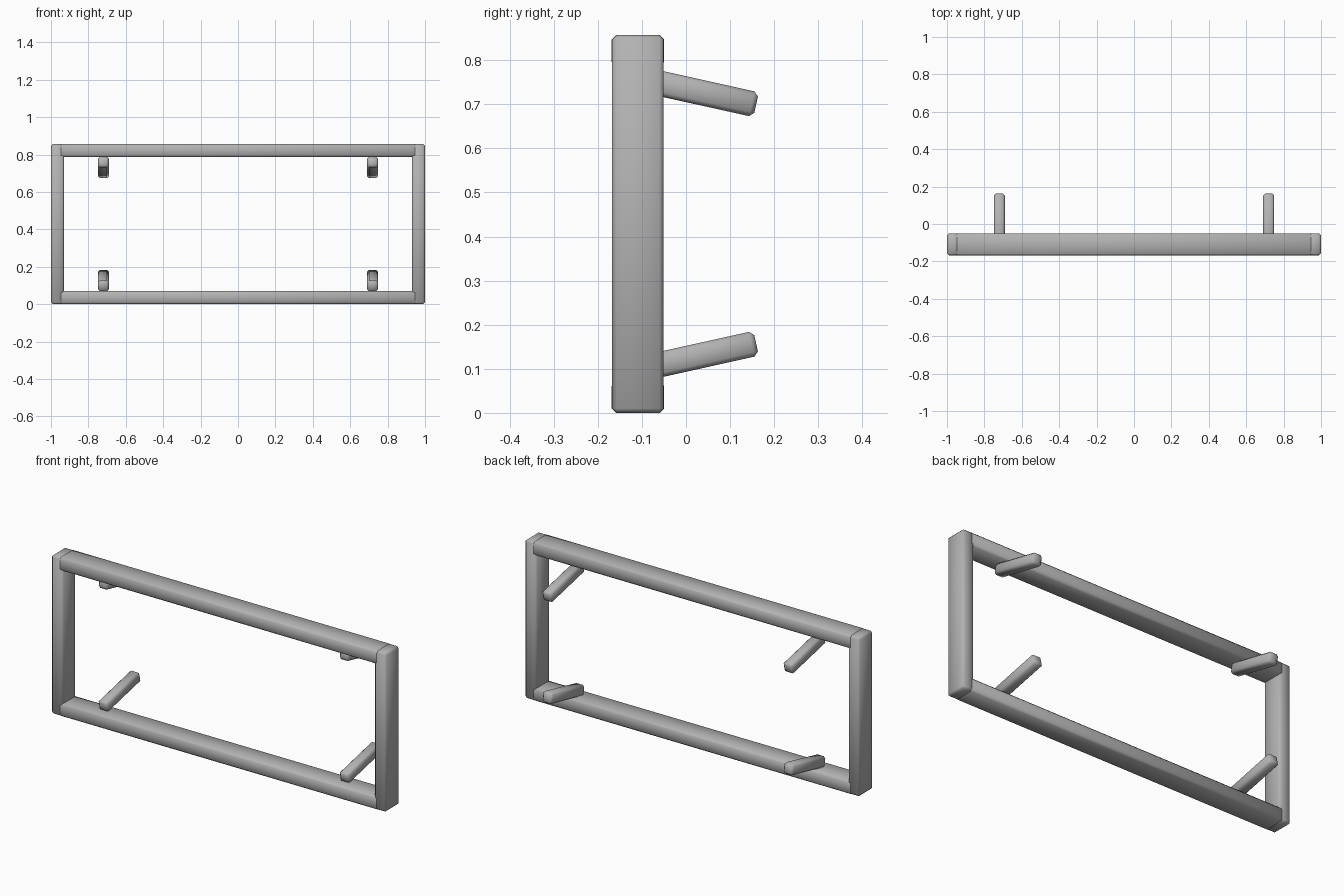
import bpy
import math

if "Cube" in bpy.data.objects:
    bpy.data.objects.remove(bpy.data.objects["Cube"])

metal = bpy.data.materials.new("plain_grey")
metal.diffuse_color = (0.45, 0.45, 0.45, 1)
metal.use_nodes = True
metal.node_tree.nodes["Principled BSDF"].inputs["Base Color"].default_value = metal.diffuse_color

HEIGHT = 0.857
FRAME_Y = -0.109


def bar(name, size, location, tilt=0.0, bevel=0.01):
    """Chamfered, smooth-shaded box."""
    bpy.ops.mesh.primitive_cube_add(size=1, location=location)
    ob = bpy.context.object
    ob.name = name
    ob.scale = size
    bpy.ops.object.transform_apply(location=False, rotation=False, scale=True)
    ob.rotation_euler.x = tilt
    mod = ob.modifiers.new("chamfer", "BEVEL")
    mod.width = bevel
    mod.segments = 1
    ob.data.materials.append(metal)
    bpy.ops.object.shade_smooth()
    return ob


# Upright posts at both ends
for side, sx in (("left", -1), ("right", 1)):
    bar(side + "_post", (0.07, 0.117, HEIGHT), (sx * 0.965, FRAME_Y, HEIGHT / 2))

# Long rails, a hair thicker than the posts they run into
for level, sz in (("bottom", -1), ("top", 1)):
    z = HEIGHT / 2 + sz * (HEIGHT / 2 - 0.0355)
    bar(level + "_rail", (1.91, 0.119, 0.072), (0, FRAME_Y, z))

    # Tilted pegs pointing backwards, converging towards mid height
    for side, sx in (("left", -1), ("right", 1)):
        pz = HEIGHT / 2 + sz * (HEIGHT / 2 - 0.1265)
        bar(f"{level}_{side}_peg", (0.058, 0.29, 0.0575),
            (sx * 0.72, 0.0175, pz), tilt=-sz * math.radians(12.5))
